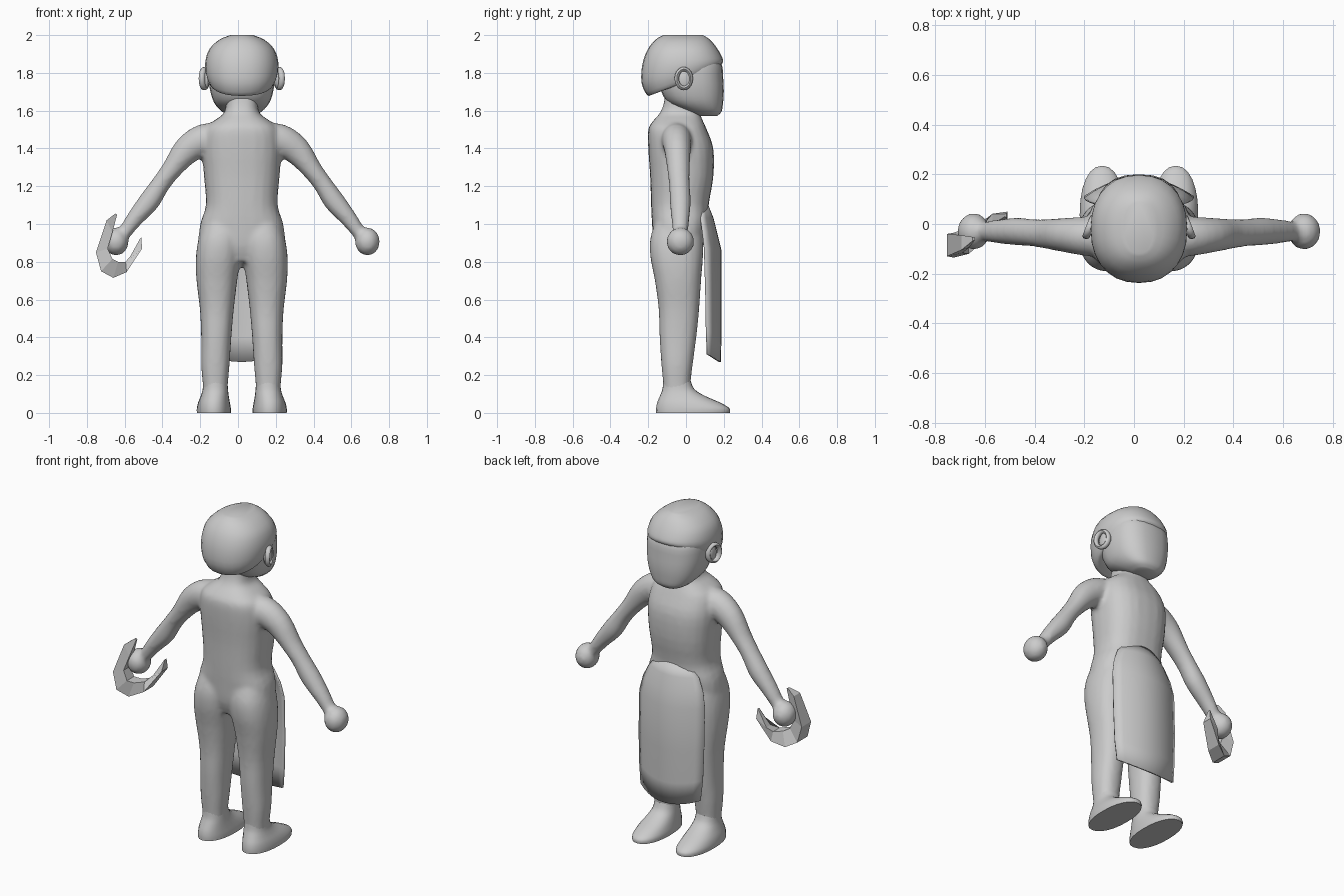
import bpy, bmesh, math
from mathutils import Vector

if "Cube" in bpy.data.objects:
    bpy.data.objects.remove(bpy.data.objects["Cube"])

CX = 0.02  # body centre line
grey = bpy.data.materials.new("plain_grey")
grey.diffuse_color = (0.6, 0.6, 0.6, 1)
grey.use_nodes = True
grey.node_tree.nodes["Principled BSDF"].inputs["Base Color"].default_value = grey.diffuse_color


def finish(name, bm, smooth=True):
    bmesh.ops.recalc_face_normals(bm, faces=bm.faces)
    me = bpy.data.meshes.new(name)
    bm.to_mesh(me)
    bm.free()
    me.materials.append(grey)
    ob = bpy.data.objects.new(name, me)
    bpy.context.collection.objects.link(ob)
    if smooth:
        bpy.ops.object.select_all(action='DESELECT')
        ob.select_set(True)
        bpy.context.view_layer.objects.active = ob
        bpy.ops.object.shade_smooth_by_angle(angle=math.radians(50))
    return ob


def spline(rows, steps):
    """Smooth interpolation through rows of numbers."""
    out = []
    for i in range(len(rows) - 1):
        p0, p1, p2 = rows[max(i - 1, 0)], rows[i], rows[i + 1]
        p3 = rows[min(i + 2, len(rows) - 1)]
        for k in range(steps):
            t = k / steps
            out.append([0.5 * (2 * b + (c - a) * t + (2 * a - 5 * b + 4 * c - d) * t * t
                               + (3 * b - a - 3 * c + d) * t ** 3)
                        for a, b, c, d in zip(p0, p1, p2, p3)])
    return out + [list(rows[-1])]


def loft(bm, rings, n=2.3, seg=24):
    """Skin rings of (centre, u, v) with rounded cross-sections."""
    prev = first = None
    for c, u, v in rings:
        ring = []
        for i in range(seg):
            a = 2 * math.pi * i / seg
            ca, sa = math.cos(a), math.sin(a)
            p = Vector(c) + Vector(u) * math.copysign(abs(ca) ** (2 / n), ca) \
                + Vector(v) * math.copysign(abs(sa) ** (2 / n), sa)
            ring.append(bm.verts.new(p))
        if prev:
            for i in range(seg):
                j = (i + 1) % seg
                bm.faces.new((prev[i], prev[j], ring[j], ring[i]))
        first = first or ring
        prev = ring
    bm.faces.new(first)
    bm.faces.new(prev)


def stack(bm, rows, steps=3, n=2.3, side=1):
    """Loft upright from rows of (z, x centre, half width, back y, front y)."""
    loft(bm, [((CX + side * x, (y0 + y1) / 2, z), (w, 0, 0), (0, (y1 - y0) / 2, 0))
              for z, x, w, y0, y1 in spline(rows, steps)], n)


def ellipsoid(bm, c, r):
    res = bmesh.ops.create_uvsphere(bm, u_segments=20, v_segments=12, radius=1)
    for v in res["verts"]:
        v.co = Vector(c) + Vector((v.co.x * r[0], v.co.y * r[1], v.co.z * r[2]))


# Body: torso, neck, arms, hands and legs merged into one skin
bm = bmesh.new()
stack(bm, [(.80, 0, .15, -.14, .06), (.88, 0, .225, -.17, .09), (1.0, 0, .22, -.18, .115),
           (1.1, 0, .19, -.185, .12), (1.25, 0, .2, -.19, .145), (1.4, 0, .21, -.2, .145),
           (1.5, 0, .195, -.2, .11), (1.545, 0, .15, -.175, .09), (1.585, 0, .095, -.14, .075),
           (1.63, 0, .085, -.12, .07), (1.69, 0, .085, -.11, .06)], n=2.5)
LEG = [(.07, .14, .07, -.13, .06), (.13, .14, .065, -.12, .025), (.25, .14, .075, -.13, .035),
       (.4, .135, .08, -.14, .055), (.55, .132, .09, -.145, .07), (.7, .132, .108, -.165, .08),
       (.82, .125, .118, -.188, .09), (.92, .115, .115, -.19, .09), (1.02, .1, .1, -.16, .08)]
ARM = [(.10, -.05, 1.46, .075, .08), (.20, -.05, 1.445, .085, .08), (.29, -.045, 1.39, .075, .07),
       (.37, -.04, 1.29, .054, .06), (.43, -.035, 1.21, .05, .055), (.49, -.03, 1.12, .056, .056),
       (.565, -.03, 1.03, .045, .048), (.62, -.03, .955, .036, .04), (.65, -.03, .92, .034, .04)]
for s in (1, -1):
    stack(bm, LEG, side=s)
    path = spline(ARM, 3)
    rings = []
    for i, (x, y, z, r, ry) in enumerate(path):
        a, b = path[max(i - 1, 0)], path[min(i + 1, len(path) - 1)]
        d = Vector((b[0] - a[0], 0, b[2] - a[2])).normalized()
        rings.append(((CX + s * x, y, z), (-s * d.z * r, 0, d.x * r), (0, ry, 0)))
    loft(bm, rings, 2)
    ellipsoid(bm, (CX + s * .665, -.03, .907), (.066, .074, .074))
body = finish("body", bm)
m = body.modifiers.new("merge", 'REMESH')
m.mode = 'VOXEL'
m.voxel_size = 0.013
m.use_smooth_shade = True
m = body.modifiers.new("soften", 'SMOOTH')
m.factor, m.iterations = 0.5, 5

# Feet with flat soles
for s, side in ((1, "right"), (-1, "left")):
    bm = bmesh.new()
    stack(bm, [(0, .148, .09, -.158, .232), (.025, .148, .09, -.158, .23), (.055, .147, .084, -.152, .18),
               (.09, .143, .074, -.138, .10), (.125, .14, .067, -.125, .045),
               (.17, .14, .064, -.12, .025)], side=s, n=2.2)
    finish(side + "_foot", bm)

# Face and jaw
bm = bmesh.new()
stack(bm, [(1.572, 0, .06, .06, .165), (1.595, 0, .105, .005, .188), (1.64, 0, .145, -.09, .196),
           (1.70, 0, .166, -.13, .2), (1.77, 0, .175, -.14, .197), (1.85, 0, .172, -.14, .188),
           (1.92, 0, .14, -.12, .14)], n=2.5)
finish("face", bm)

# Cap of hair, its lower edge tilted down to the back
bm = bmesh.new()
HAIR = [(-.015, 1.745, .155, .165, .06), (-.015, 1.757, .172, .19, .075), (-.02, 1.80, .19, .215, .055),
        (-.02, 1.86, .193, .212, .02), (-.02, 1.925, .172, .185, .005), (-.017, 1.975, .12, .145, 0),
        (-.015, 2.0, .06, .105, 0)]
loft(bm, [((CX, y, z), (w, 0, 0), (0, d, t)) for y, z, w, d, t in spline(HAIR, 3)], 2.25, 28)
finish("hair", bm)

# Ears: a rim around a shallow bowl
for s, side in ((1, "right"), (-1, "left")):
    bm = bmesh.new()
    ellipsoid(bm, (CX + s * .188, -.01, 1.765), (.016, .036, .05))
    rim = []
    for i in range(20):
        a = 2 * math.pi * i / 20
        o = Vector((0, math.cos(a), math.sin(a)))
        c = Vector((CX + s * (.198 - .014 * o.y), -.012, 1.77)) + Vector((0, o.y * .037, o.z * .05))
        rim.append([bm.verts.new(c + o * .012 * math.cos(b) + Vector((.016 * math.sin(b), 0, 0)))
                    for b in (k * math.pi / 4 for k in range(8))])
    for i in range(20):
        p, q = rim[i], rim[(i + 1) % 20]
        for k in range(8):
            bm.faces.new((p[k], q[k], q[(k + 1) % 8], p[(k + 1) % 8]))
    finish(side + "_ear", bm)

# Apron: a bowed sheet hanging from the waist (z, half width, middle y, edge y)
bm = bmesh.new()
rows = [(1.10, .10, .112, .085), (1.03, .165, .14, .08), (.95, .2, .16, .09), (.86, .218, .182, .10),
        (.6, .218, .182, .107), (.4, .212, .182, .11), (.27, .2, .178, .115)]
grid = []
for z, w, ym, ye in rows:
    drop = .04 * (1.1 - z) / .83
    grid.append([bm.verts.new((CX + w * t, ym - (ym - ye) * t * t, z + drop * t * t))
                 for t in (k / 5 - 1 for k in range(11))])
for p, q in zip(grid, grid[1:]):
    for k in range(10):
        bm.faces.new((p[k], p[k + 1], q[k + 1], q[k]))
apron = finish("apron", bm)
m = apron.modifiers.new("cloth", 'SOLIDIFY')
m.thickness = 0.012
m.offset = 0

# Hook: faceted crescent around the left hand
# (outer x, outer z, inner x, inner z, y, half depth)
HOOK = [(-.65, 1.055, -.64, 1.05, -.06, .008), (-.695, 1.02, -.665, .955, -.075, .03),
        (-.752, .85, -.69, .87, -.085, .045), (-.725, .75, -.665, .815, -.085, .05),
        (-.66, .715, -.635, .80, -.06, .05), (-.59, .745, -.595, .80, -.02, .045),
        (-.508, .87, -.57, .83, .02, .03), (-.512, .93, -.52, .92, .035, .008)]
bm = bmesh.new()
prev = first = None
for xo, zo, xi, zi, y, d in HOOK:
    ring = [bm.verts.new(p) for p in ((xo, y - d, zo), (xo, y + d, zo),
                                      (xi, y + d * .7, zi), (xi, y - d * .7, zi))]
    if prev:
        for k in range(4):
            bm.faces.new((prev[k], prev[(k + 1) % 4], ring[(k + 1) % 4], ring[k]))
    first = first or ring
    prev = ring
bm.faces.new(first)
bm.faces.new(prev)
finish("hook", bm, smooth=False)
